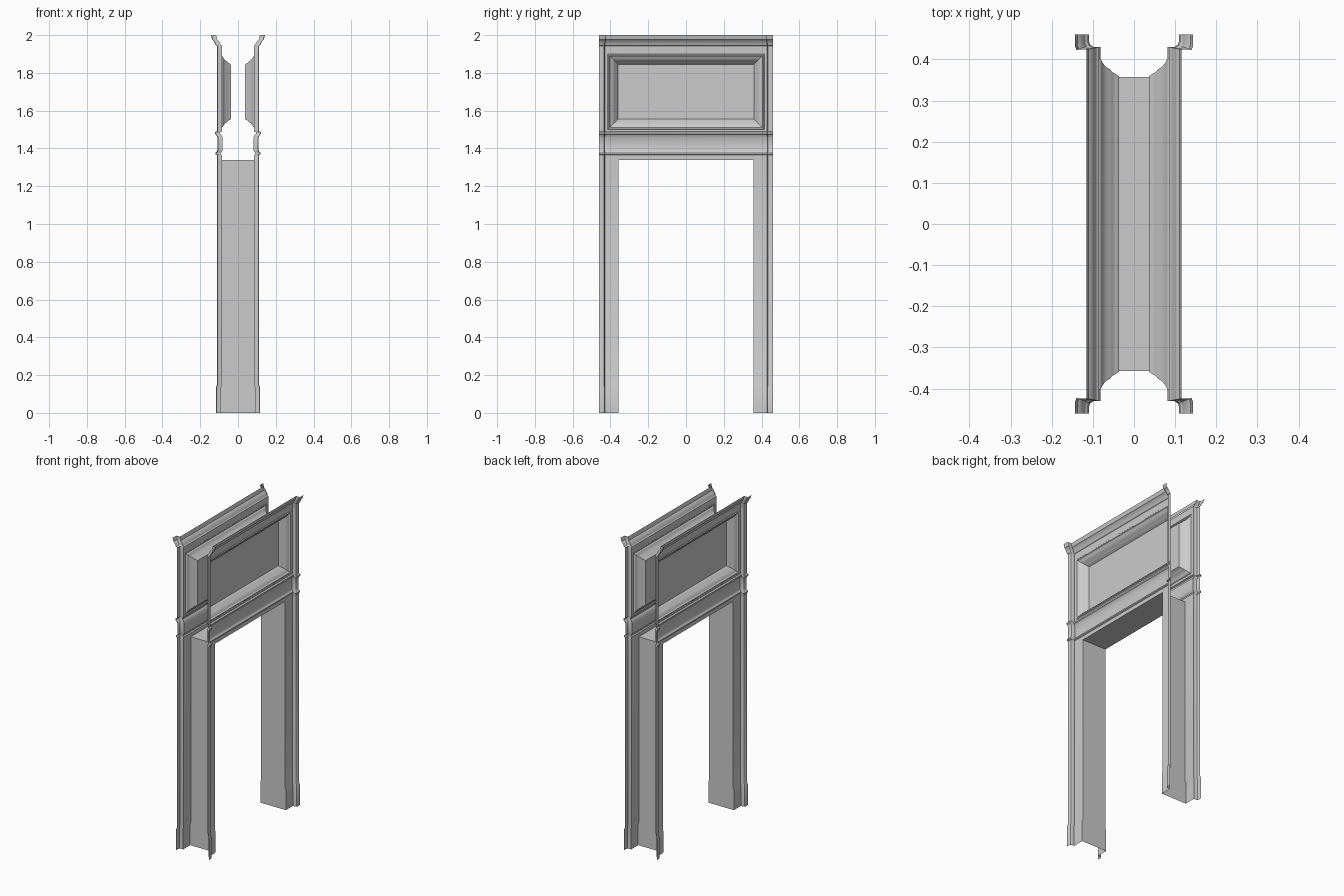
import bpy, bmesh, math

if "Cube" in bpy.data.objects:
    bpy.data.objects.remove(bpy.data.objects["Cube"])

paint = bpy.data.materials.new("light grey paint")
paint.use_nodes = True
GREY = (0.6, 0.6, 0.6, 1)
paint.diffuse_color = GREY
paint.node_tree.nodes["Principled BSDF"].inputs["Base Color"].default_value = GREY

FACE, EDGE, OPEN, HEAD = 0.085, 0.43, 0.357, 1.34
PANEL_LOW, PANEL_HIGH, PANEL_SIDE = 1.50, 1.90, 0.415


def finish(name, bm, mirror_y=True):
    mesh = bpy.data.meshes.new(name)
    bm.to_mesh(mesh)
    bm.free()
    mesh.materials.append(paint)
    obj = bpy.data.objects.new(name, mesh)
    bpy.context.collection.objects.link(obj)
    bpy.ops.object.select_all(action='DESELECT')
    obj.select_set(True)
    bpy.context.view_layer.objects.active = obj
    bpy.ops.object.shade_smooth_by_angle(angle=math.radians(32))
    mod = obj.modifiers.new("mirror", 'MIRROR')
    mod.use_axis = (True, mirror_y, False)
    mod.merge_threshold = 0.0001
    return obj


def sweep(name, path, profile):
    """Sheet from a plan path (x, y, x shift, y shift) and a moulding profile (projection, z)."""
    bm = bmesh.new()
    rows = [[bm.verts.new((x + d * sx, y + d * sy, z)) for x, y, sx, sy in path]
            for d, z in profile]
    for low, high in zip(rows, rows[1:]):
        for i in range(len(path) - 1):
            bm.faces.new((low[i], high[i], high[i + 1], low[i + 1]))
    return finish(name, bm)


# Moulding profiles, as projection and height
shaft = [(0.005, 0), (0.005, 0.135), (0, 0.147), (0, HEAD)]
frieze = [(0, HEAD), (0, 1.365), (0.007, 1.369), (0.007, 1.377), (0, 1.383),
          (-0.003, 1.39), (-0.003, 1.46), (0, 1.465), (0.003, 1.472),
          (0.009, 1.476), (0.009, 1.486), (0, 1.49), (0, PANEL_LOW)]
stile = [(0, PANEL_LOW), (0, PANEL_HIGH)]
crown = [(0, PANEL_HIGH), (0, 1.943), (0.006, 1.947), (0.01, 1.957),
         (0.019, 1.972), (0.025, 1.976), (0.027, 1.986), (0.031, 2.0)]

# Outer pilasters with rounded inner corner
corner = (FACE, EDGE, 1, -0.2)
sweep("corner_pilaster",
      [(0.112, 0.46, 1, 0), (0.112, 0.442, 1, -0.35), (0.109, 0.434, 1, -0.35),
       (0.101, EDGE, 1, -0.2), corner],
      shaft + frieze[1:] + stile[1:] + crown[1:])

# Door casing and its jamb lining
sweep("door_casing", [corner, (FACE, OPEN, 1, 0)], shaft)
sweep("door_jamb", [(FACE, OPEN, 1, 0), (0, OPEN, 0, 0)], shaft)

# Lintel, panel stiles and crown across the full width
across = [corner, (FACE, 0, 1, 0)]
sweep("lintel_frieze", across, frieze)
sweep("panel_stile", [corner, (FACE, PANEL_SIDE, 1, 0)], stile)
sweep("crown_moulding", across, crown)

# Underside of the door head
bm = bmesh.new()
bm.faces.new([bm.verts.new(p + (HEAD,)) for p in
              ((0, 0), (0, OPEN), (FACE, OPEN), (FACE, 0))])
finish("door_soffit", bm)

# Recessed panel with stepped moulding, as inset and depth
steps = [(0, FACE), (0.004, 0.089), (0.010, 0.088), (0.014, 0.081), (0.024, 0.076),
         (0.034, 0.067), (0.039, 0.058), (0.046, 0.053), (0.050, 0.045),
         (0.056, 0.036), (0.070, 0.036)]
bm = bmesh.new()
rings = []
for inset, x in steps:
    y, low, high = PANEL_SIDE - inset, PANEL_LOW + inset, PANEL_HIGH - inset
    rings.append([bm.verts.new((x, sy, z)) for sy, z in
                  ((-y, low), (y, low), (y, high), (-y, high))])
for outer, inner in zip(rings, rings[1:]):
    for k in range(4):
        n = (k + 1) % 4
        bm.faces.new((outer[k], outer[n], inner[n], inner[k]))
bm.faces.new(rings[-1])
finish("recessed_panel", bm, mirror_y=False)
